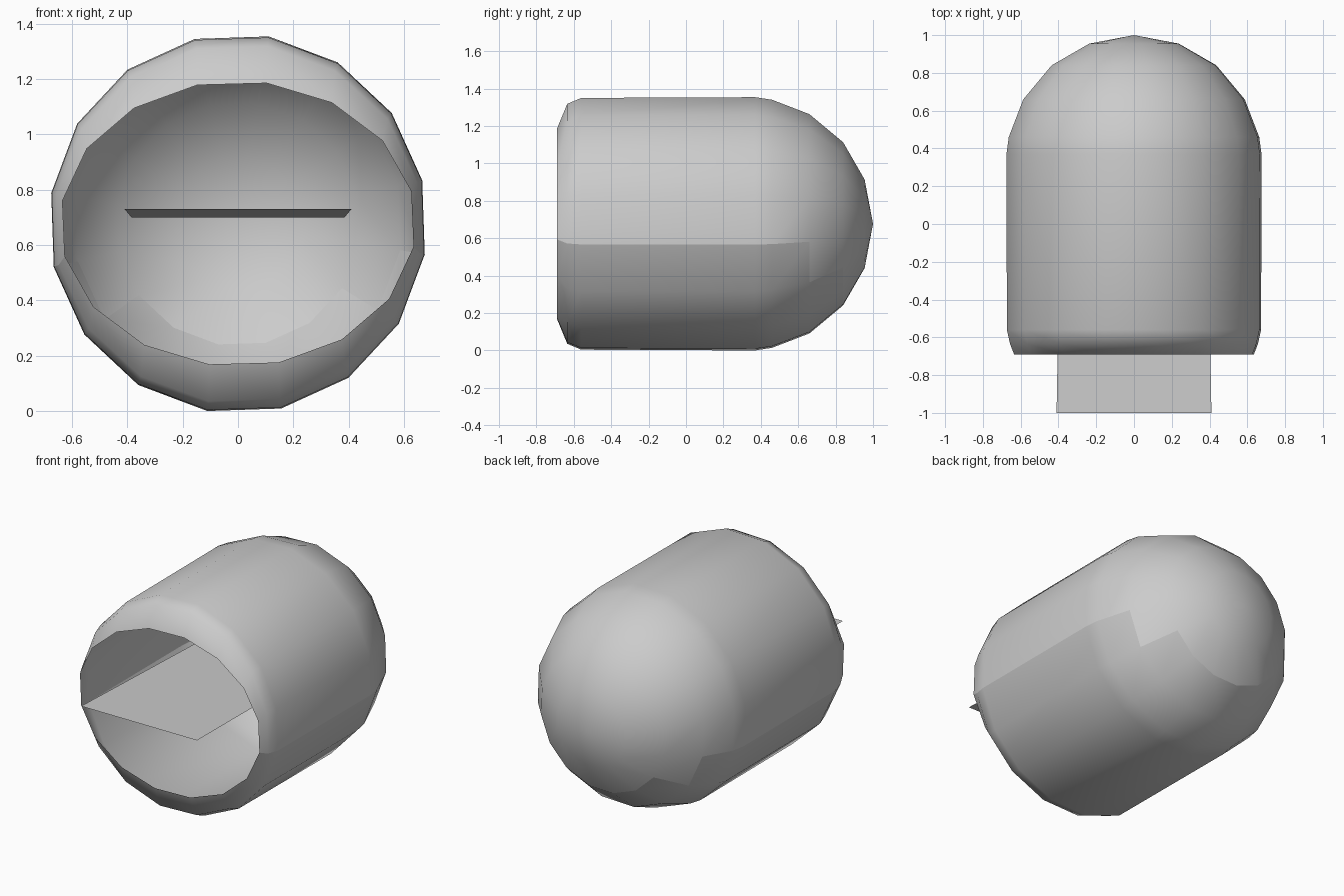
import bpy, bmesh, math

if "Cube" in bpy.data.objects:
    bpy.data.objects.remove(bpy.data.objects["Cube"])

SIDES = 16
START = math.radians(-9.3)      # the hull is rolled a little about its axis
CZ = 0.677                      # axis height
# hull rings from the open front to the dome: y, x radius, z radius
RINGS = [(-0.69, 0.643, 0.515), (-0.635, 0.665, 0.65), (-0.56, 0.682, 0.682),
         (0.37, 0.684, 0.686), (0.46, 0.672, 0.672), (0.66, 0.594, 0.594),
         (0.84, 0.442, 0.442), (0.955, 0.24, 0.24)]
TIP = (0, 1.0, CZ)


def finish(name, bm):
    bmesh.ops.delete(bm, geom=[v for v in bm.verts if not v.link_faces],
                     context='VERTS')
    mesh = bpy.data.meshes.new(name)
    bm.to_mesh(mesh)
    bm.free()
    mesh.polygons.foreach_set("use_smooth", [True] * len(mesh.polygons))
    ob = bpy.data.objects.new(name, mesh)
    bpy.context.collection.objects.link(ob)
    return ob


def in_belly(row, col):
    """Lower panel: seven columns on the tube, five on the first dome steps."""
    return (row < 5 and col < 7) or (row == 5 and 1 <= col < 6)


def hull_part(name, belly):
    bm = bmesh.new()
    grid = []
    for y, rx, rz in RINGS:
        ring = []
        for k in range(SIDES):
            a = START - 2 * math.pi * k / SIDES
            ring.append(bm.verts.new((rx * math.cos(a), y, CZ + rz * math.sin(a))))
        grid.append(ring)
    tip = bm.verts.new(TIP)
    for row in range(len(RINGS)):
        for col in range(SIDES):
            if in_belly(row, col) != belly:
                continue
            n = (col + 1) % SIDES
            a, b = grid[row][col], grid[row][n]
            if row + 1 < len(RINGS):
                bm.faces.new((a, grid[row + 1][col], grid[row + 1][n], b)[::-1])
            else:
                bm.faces.new((b, tip, a))
    return finish(name, bm)


# open-ended domed hull, with its lower panel as a separate smooth surface
hull_part("upper_hull", False)
hull_part("belly_panel", True)

# thin sloping ramp reaching out of the opening
bm = bmesh.new()
bm.faces.new([bm.verts.new(p) for p in
              ((-0.41, -1.0, 0.73), (0.41, -1.0, 0.73),
               (0.385, 0.4, 0.70), (-0.385, 0.4, 0.70))])
finish("ramp", bm)
